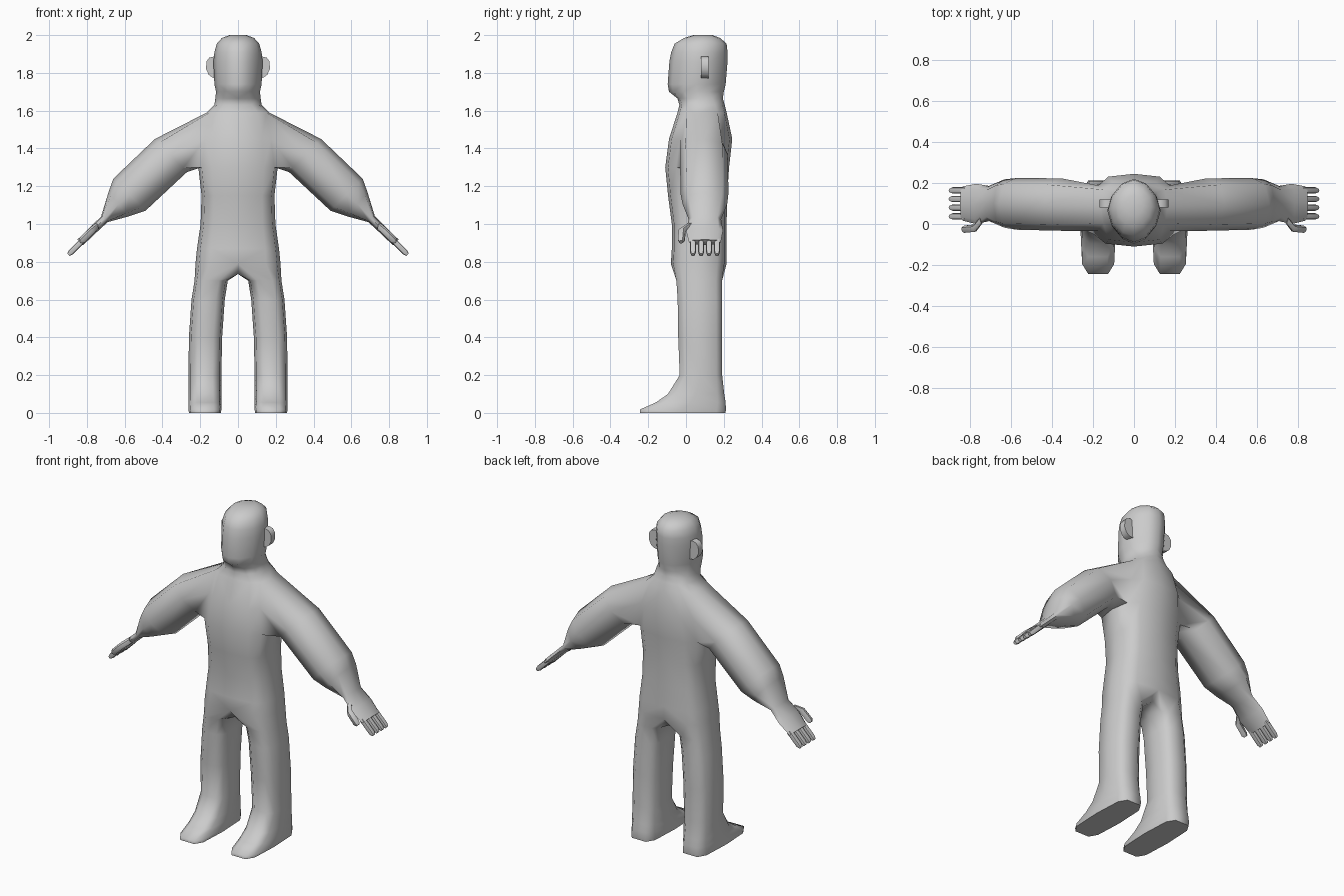
import bpy, bmesh, math
from mathutils import Vector

if "Cube" in bpy.data.objects:
    bpy.data.objects.remove(bpy.data.objects["Cube"])

grey = bpy.data.materials.new("plain_grey")
grey.use_nodes = True
grey.diffuse_color = (0.6, 0.6, 0.6, 1)
bsdf = grey.node_tree.nodes["Principled BSDF"]
bsdf.inputs["Base Color"].default_value = grey.diffuse_color
bsdf.inputs["Roughness"].default_value = 0.8


def curved(angle, power):
    """Point on a unit superellipse, lower power is boxier."""
    c, s = math.cos(math.radians(angle)), math.sin(math.radians(angle))
    return (math.copysign(abs(c) ** power, c), math.copysign(abs(s) ** power, s))


def bridge(bm, a, b, closed=True):
    n = len(a)
    for i in range(n if closed else n - 1):
        j = (i + 1) % n
        bm.faces.new((a[i], a[j], b[j], b[i]))


def finish(bm, name, angle):
    """Turn a left half into a mirrored, smoothly shaded object."""
    bmesh.ops.recalc_face_normals(bm, faces=bm.faces)
    mesh = bpy.data.meshes.new(name)
    bm.to_mesh(mesh)
    bm.free()
    mesh.materials.append(grey)
    obj = bpy.data.objects.new(name, mesh)
    bpy.context.collection.objects.link(obj)
    mirror = obj.modifiers.new("Mirror", 'MIRROR')
    mirror.use_clip = True
    mirror.merge_threshold = 0.0005
    bpy.ops.object.select_all(action='DESELECT')
    obj.select_set(True)
    bpy.context.view_layer.objects.active = obj
    bpy.ops.object.shade_smooth_by_angle(angle=math.radians(angle))
    return obj


body = bmesh.new()

# Torso, neck and head: z, half width, front y, back y, power
trunk = [
    (0.79, 0.225, -0.08, 0.215, 0.6), (0.87, 0.217, -0.075, 0.215, 0.6),
    (1.0, 0.198, -0.075, 0.215, 0.6), (1.15, 0.193, -0.095, 0.218, 0.6),
    (1.3, 0.21, -0.11, 0.228, 0.6), (1.45, 0.19, -0.09, 0.245, 0.6),
    (1.59, 0.165, -0.045, 0.215, 0.65), (1.63, 0.125, -0.035, 0.205, 0.8),
    (1.665, 0.12, -0.045, 0.195, 0.9), (1.7, 0.116, -0.09, 0.2, 1.1),
    (1.74, 0.125, -0.097, 0.21, 1.15), (1.86, 0.13, -0.088, 0.22, 1.15),
    (1.91, 0.125, -0.078, 0.22, 1.1), (1.955, 0.112, -0.06, 0.215, 1.05),
    (1.985, 0.085, -0.01, 0.18, 1.0), (2.0, 0.045, 0.04, 0.14, 1.0),
]
rows = []
for z, hw, front, back, power in trunk:
    row = []
    for col in range(7):
        cx, sy = curved((col - 3) * 30, power)
        x = 0 if col in (0, 6) else hw * cx
        row.append(body.verts.new((x, (front + back) / 2 + sy * (back - front) / 2, z)))
    rows.append(row)
ARMPIT, SHOULDER = 4, 6
for r in range(len(rows) - 1):
    for c in range(6):
        if ARMPIT <= r < SHOULDER and c in (2, 3):
            continue            # opening for the arm
        a, b = rows[r], rows[r + 1]
        body.faces.new((a[c], a[c + 1], b[c + 1], b[c]))
body.faces.new(rows[-1])

# Leg and foot: z, centre x, half width, front y, back y, power
leg = [
    (0.7, 0.142, 0.088, -0.055, 0.195, 0.65), (0.6, 0.158, 0.088, -0.048, 0.195, 0.65),
    (0.4, 0.172, 0.088, -0.045, 0.195, 0.65), (0.2, 0.175, 0.087, -0.037, 0.195, 0.65),
    (0.1, 0.175, 0.087, -0.1, 0.207, 0.6), (0.055, 0.175, 0.087, -0.165, 0.215, 0.55),
    (0.018, 0.175, 0.087, -0.25, 0.217, 0.5), (0.0, 0.175, 0.085, -0.25, 0.215, 0.5),
]
loop = rows[0] + [body.verts.new((0, y, 0.735)) for y in (0.165, 0.07, -0.03)]
for z, cx, hw, front, back, power in leg:
    ring = []
    for i in range(10):
        dx, dy = curved((i - 3) * 36, power)
        ring.append(body.verts.new((cx + hw * dx, (front + back) / 2 + dy * (back - front) / 2, z)))
    bridge(body, loop, ring)
    loop = ring
body.faces.new(loop)

# Arm and palm: top x, top z, bottom x, bottom z, centre y, half depth
arm = [
    (0.44, 1.45, 0.27, 1.275, 0.095, 0.128), (0.66, 1.24, 0.49, 1.07, 0.098, 0.126),
    (0.685, 1.17, 0.58, 1.04, 0.1, 0.118), (0.725, 1.04, 0.69, 1.01, 0.1, 0.086),
    (0.785, 0.98, 0.755, 0.95, 0.098, 0.098), (0.85, 0.918, 0.82, 0.888, 0.1, 0.084),
]
lo, mid, hi = rows[ARMPIT], rows[ARMPIT + 1], rows[SHOULDER]
loop = [lo[2], lo[3], lo[4], mid[4], hi[4], hi[3], hi[2], mid[2]]
for tx, tz, bx, bz, cy, depth in arm:
    ring = []
    for i in range(8):
        dy, up = curved(i * 45 - 135, 0.8)
        t = (up + 1) / 2
        ring.append(body.verts.new((bx + (tx - bx) * t, cy + depth * dy, bz + (tz - bz) * t)))
    bridge(body, loop, ring)
    loop = ring
body.faces.new(loop)
finish(body, "body", 65)


def digit(bm, path, across, thick):
    """Rounded finger swept along a path, tapering at the tip."""
    previous = None
    for k, point in enumerate(path):
        p = Vector(point)
        ahead = Vector(path[min(k + 1, len(path) - 1)]) - Vector(path[max(k - 1, 0)])
        side = Vector(across).normalized()
        up = side.cross(ahead).normalized()
        size = 0.6 if k == len(path) - 1 else 1
        ring = []
        for i in range(8):
            a, b = curved(i * 45, 0.7)
            ring.append(bm.verts.new(p + side * a * thick * size + up * b * thick * size))
        if previous:
            bridge(bm, previous, ring)
        else:
            bm.faces.new(ring)
        previous = ring
    bm.faces.new(previous)


# Four fingers and a thumb
fingers = bmesh.new()
for y in (0.037, 0.08, 0.122, 0.164):
    digit(fingers, [(0.82, y, 0.915), (0.885, y, 0.85), (0.898, y, 0.837)], (0, 1, 0), 0.0155)
finish(fingers, "fingers", 50)
thumb = bmesh.new()
digit(thumb, [(0.745, 0.02, 0.99), (0.775, -0.02, 0.965), (0.825, -0.025, 0.915),
              (0.835, -0.025, 0.905)], (0.3, 1, 0.3), 0.018)
finish(thumb, "thumbs", 50)

# Ears
ear = bmesh.new()
outline = [(0.1, 1.77), (0.135, 1.775), (0.155, 1.79), (0.169, 1.82),
           (0.167, 1.86), (0.153, 1.88), (0.128, 1.887), (0.1, 1.88)]
sides = [[ear.verts.new((x, y, z)) for x, z in outline] for y in (0.08, 0.12)]
bridge(ear, *sides)
for side in sides:
    ear.faces.new(side)
finish(ear, "ears", 50)
